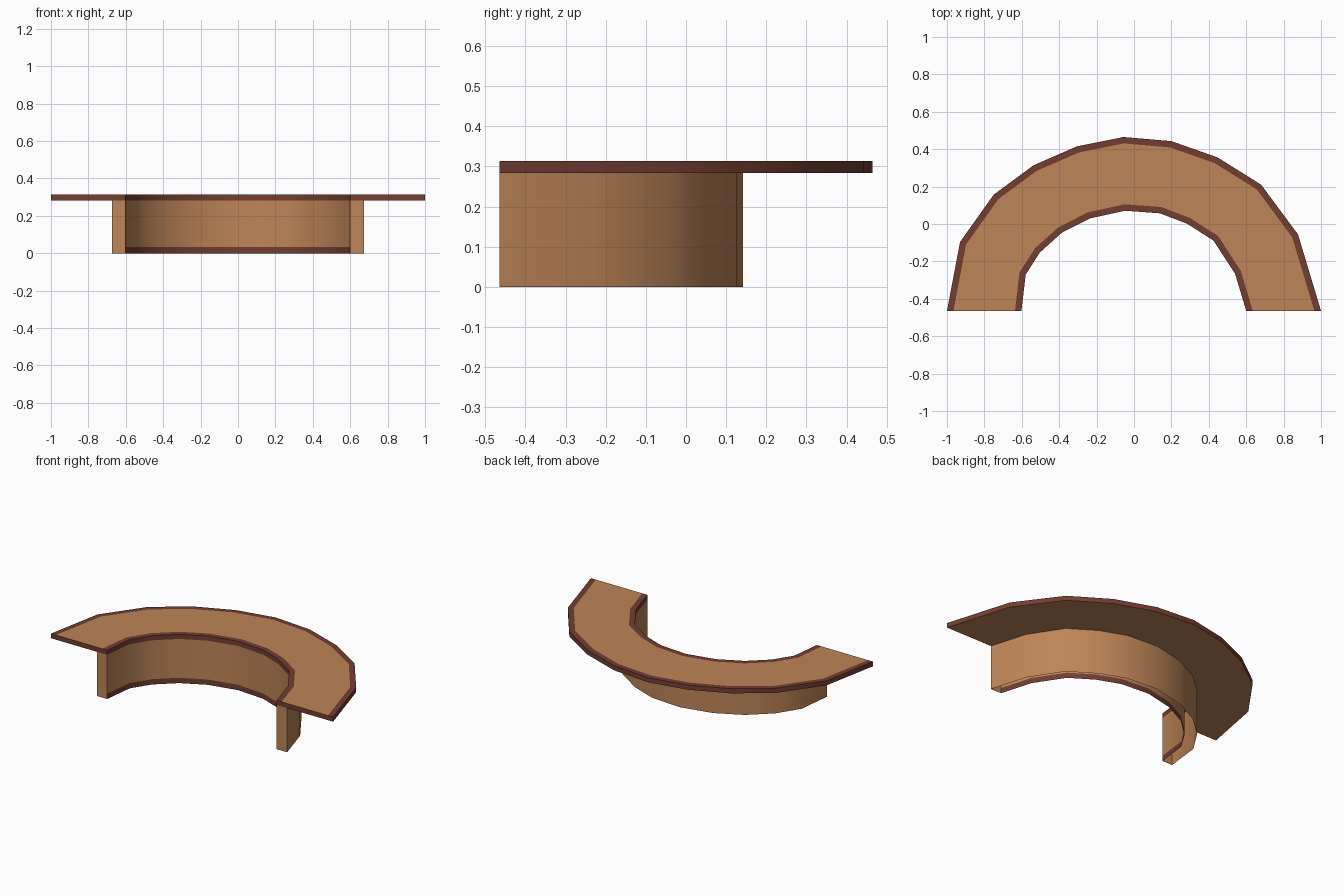
import bpy, bmesh
from mathutils import Vector
import math

if "Cube" in bpy.data.objects:
    bpy.data.objects.remove(bpy.data.objects["Cube"])

FRONT = -0.465                      # straight cut line of both ends
COUNTER_Z, TOP_Z, KICK_Z = 0.283, 0.313, 0.034
TRIM, WALL = 0.034, 0.071

# plan outlines, left end to right end
OUTER = [(-1, FRONT), (-0.93, -0.096), (-0.75, 0.157), (-0.537, 0.314),
         (-0.305, 0.415), (-0.057, 0.465), (0.2, 0.443), (0.447, 0.356),
         (0.68, 0.21), (0.877, -0.056), (1, FRONT)]
INNER = [(-0.602, FRONT), (-0.579, -0.27), (-0.503, -0.152), (-0.385, -0.046),
         (-0.235, 0.03), (-0.048, 0.071), (0.139, 0.057), (0.283, 0.002),
         (0.425, -0.089), (0.54, -0.265), (0.6, FRONT)]


def material(name, rgb):
    m = bpy.data.materials.new(name)
    m.diffuse_color = (*rgb, 1)
    m.use_nodes = True
    m.node_tree.nodes["Principled BSDF"].inputs["Base Color"].default_value = m.diffuse_color
    return m


WOOD = material("tan wood", (0.515, 0.235, 0.097))
DARK = material("dark brown trim", (0.171, 0.047, 0.031))


def offset(path, d):
    """Mitred offset outward; ends slide along the front cut line."""
    p = [Vector(q) for q in path]
    n = []
    for a, b in zip(p, p[1:]):
        t = (b - a).normalized()
        n.append(Vector((-t.y, t.x)))
    out = [p[0] + Vector((d / n[0].x, 0))]
    for i in range(1, len(p) - 1):
        m = (n[i - 1] + n[i]).normalized()
        out.append(p[i] + m * (d / m.dot(n[i])))
    out.append(p[-1] + Vector((d / n[-1].x, 0)))
    return [tuple(v) for v in out]


def sweep(name, section, mats, cap):
    """section: (path, z) rails; mats: colour of each strip, None = open."""
    bm = bmesh.new()
    rails = [[bm.verts.new((x, y, z)) for x, y in path] for path, z in section]
    for k, mat in enumerate(mats):
        if mat is None:
            continue
        a, b = rails[k], rails[(k + 1) % len(rails)]
        for i in range(len(a) - 1):
            bm.faces.new((a[i], a[i + 1], b[i + 1], b[i])).material_index = mat
    bm.faces.new([r[0] for r in rails]).material_index = cap
    bm.faces.new([r[-1] for r in reversed(rails)]).material_index = cap
    me = bpy.data.meshes.new(name)
    bm.to_mesh(me)
    bm.free()
    me.materials.append(WOOD)
    me.materials.append(DARK)
    ob = bpy.data.objects.new(name, me)
    bpy.context.collection.objects.link(ob)
    bpy.ops.object.select_all(action='DESELECT')
    ob.select_set(True)
    bpy.context.view_layer.objects.active = ob
    bpy.ops.object.shade_smooth_by_angle(angle=math.radians(40))
    return ob


# counter slab with dark edge and border
sweep("counter_top",
      [(INNER, COUNTER_Z), (INNER, TOP_Z), (offset(INNER, TRIM), TOP_Z),
       (offset(OUTER, -TRIM), TOP_Z), (OUTER, TOP_Z), (OUTER, COUNTER_Z)],
      [1, 1, 0, 1, 1, 0], cap=1)

# hollow supporting wall, open underneath, dark kick strip inside the curve
BACK = offset(INNER, WALL)
sweep("support_wall",
      [(INNER, 0), (INNER, KICK_Z), (INNER, COUNTER_Z), (BACK, COUNTER_Z), (BACK, 0)],
      [1, 0, None, 0, None], cap=0)
